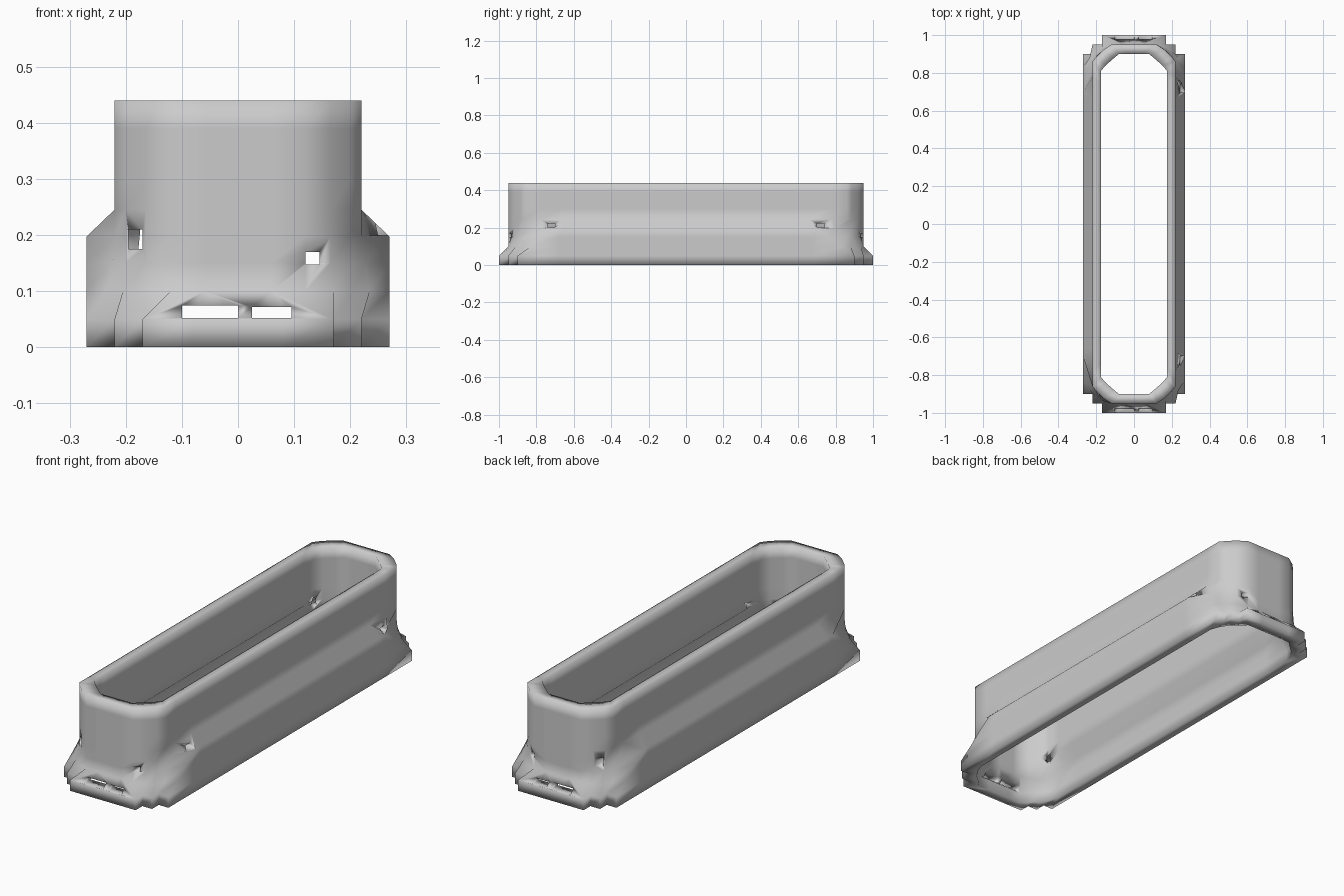
import bpy, bmesh

if "Cube" in bpy.data.objects:
    bpy.data.objects.remove(bpy.data.objects["Cube"])

# Quarter plans (x, y), running from the long side round to the end
FOOT = [(.27, .68), (.27, .90), (.22, .90), (.22, .95), (.17, .95), (.17, 1.0), (.08, 1.0)]
OUT_10 = [(.27, .68), (.27, .83), (.235, .88), (.205, .91), (.17, .935), (.12, .95), (.06, .95)]
OUT_15 = [(.27, .68), (.27, .77), (.225, .86), (.20, .89), (.165, .92), (.12, .95), (.06, .95)]
OUT_20 = [(.27, .66), (.27, .70), (.22, .80), (.20, .885), (.165, .92), (.12, .95), (.06, .95)]
OUT_TOP = [(.22, .66), (.22, .78), (.22, .86), (.20, .885), (.165, .92), (.12, .95), (.06, .95)]
IN_TOP = [(.175, .66), (.175, .74), (.175, .81), (.15, .84), (.11, .875), (.08, .90), (.04, .90)]
IN_15 = [(.225, .66), (.21, .74), (.18, .81), (.155, .84), (.115, .875), (.08, .90), (.04, .90)]
IN_10 = [(.225, .66), (.22, .79), (.19, .84), (.165, .865), (.125, .885), (.08, .90), (.04, .90)]
IN_FOOT = [(.225, .66), (.225, .81), (.21, .85), (.185, .89), (.155, .915), (.12, .95), (.06, .95)]

# Cross-section of the wall: up the outside, over the rim, down the inside
LEVELS = [(FOOT, 0), (FOOT, .05), (OUT_10, .10), (OUT_15, .15), (OUT_20, .197),
          (OUT_TOP, .245), (OUT_TOP, .30), (OUT_TOP, .39), (OUT_TOP, .44),
          (IN_TOP, .44), (IN_TOP, .39), (IN_TOP, .25), (IN_TOP, .20),
          (IN_15, .15), (IN_10, .10), (IN_FOOT, .05), (IN_FOOT, 0)]


def full_loop(q):
    back = q[::-1]
    return (q + [(-x, y) for x, y in back]
            + [(-x, -y) for x, y in q] + [(x, -y) for x, y in back])


def to_object(bm, name):
    bmesh.ops.recalc_face_normals(bm, faces=bm.faces)
    mesh = bpy.data.meshes.new(name)
    bm.to_mesh(mesh)
    bm.free()
    obj = bpy.data.objects.new(name, mesh)
    bpy.context.collection.objects.link(obj)
    return obj


# Open sleeve with flared foot
bm = bmesh.new()
rings = [[bm.verts.new((x, y, z)) for x, y in full_loop(q)] for q, z in LEVELS]
for a, b in zip(rings, rings[1:] + rings[:1]):
    n = len(a)
    for i in range(n):
        j = (i + 1) % n
        bm.faces.new((a[i], a[j], b[j], b[i]))
sleeve = to_object(bm, "flared_sleeve")

# Small worn holes at the ends and shoulders: x, y and z ranges
HOLES = [(-.10, 0, .87, 1.05, .052, .074), (.025, .095, .87, 1.05, .052, .072),
         (.12, .145, .82, 1.0, .147, .17), (-.195, -.17, .80, 1.0, .175, .21),
         (.165, .30, .70, .74, .20, .222)]
bm = bmesh.new()
for x0, x1, y0, y1, z0, z1 in HOLES:
    for s in (-1, 1):
        box = bmesh.ops.create_cube(bm, size=1)["verts"]
        for v in box:
            v.co = (x0 + (v.co.x + .5) * (x1 - x0),
                    s * (y0 + (v.co.y + .5) * (y1 - y0)),
                    z0 + (v.co.z + .5) * (z1 - z0))
cutter = to_object(bm, "hole_cutter")
cutter.hide_render = True

mod = sleeve.modifiers.new("holes", 'BOOLEAN')
mod.operation = 'DIFFERENCE'
mod.object = cutter
bpy.context.view_layer.objects.active = sleeve
sleeve.select_set(True)
bpy.ops.object.modifier_apply(modifier=mod.name)
bpy.data.objects.remove(cutter)

# Soft shading all over
for p in sleeve.data.polygons:
    p.use_smooth = True
